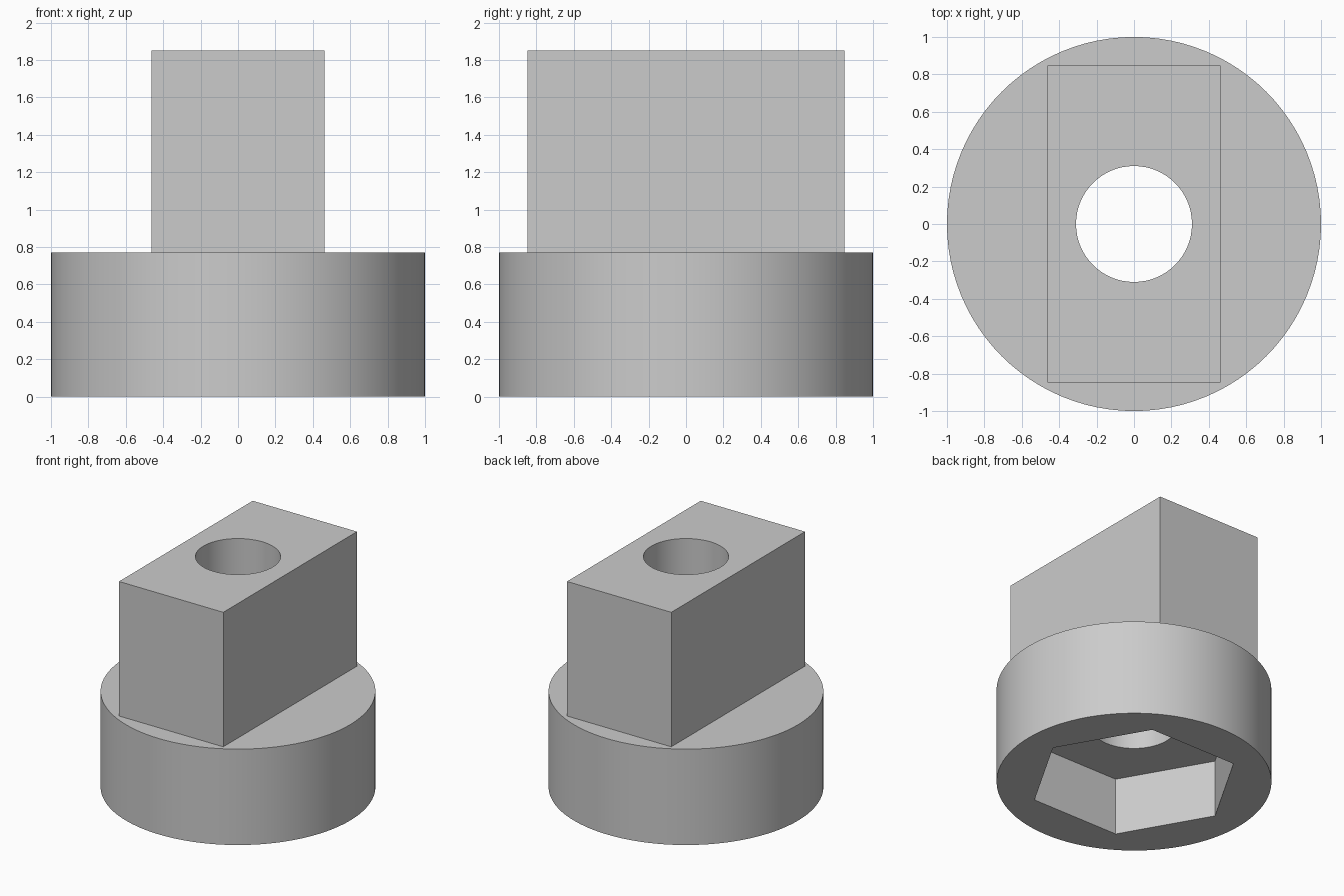
import bpy
import math

BASE_HEIGHT = 0.77
TOTAL_HEIGHT = 1.85

default_cube = bpy.data.objects.get("Cube")
if default_cube:
    bpy.data.objects.remove(default_cube, do_unlink=True)

grey = bpy.data.materials.new("plain grey")
grey.use_nodes = True
colour = (0.6, 0.6, 0.6, 1)
grey.diffuse_color = colour
grey.node_tree.nodes["Principled BSDF"].inputs["Base Color"].default_value = colour


def prism(name, radius, bottom, top, sides, turn=0.0):
    """Upright prism spanning bottom to top."""
    bpy.ops.mesh.primitive_cylinder_add(
        vertices=sides, radius=radius, depth=top - bottom,
        location=(0, 0, (bottom + top) / 2), rotation=(0, 0, turn))
    obj = bpy.context.object
    obj.name = name
    obj.data.materials.append(grey)
    return obj


def combine(target, tool, operation):
    """Apply an exact boolean and remove the tool."""
    tool.hide_render = True
    mod = target.modifiers.new(operation.lower(), "BOOLEAN")
    mod.operation = operation
    mod.solver = "EXACT"
    mod.object = tool
    bpy.ops.object.select_all(action="DESELECT")
    target.select_set(True)
    bpy.context.view_layer.objects.active = target
    bpy.ops.object.modifier_apply(modifier=mod.name)
    bpy.data.objects.remove(tool, do_unlink=True)


# Round base with the rectangular key block rising from it
body = prism("keyed_base", 1.0, 0, BASE_HEIGHT, 96)
bpy.ops.mesh.primitive_cube_add(size=1, location=(0, 0, (0.6 + TOTAL_HEIGHT) / 2))
block = bpy.context.object
block.name = "key_block"
block.scale = (0.926, 1.696, TOTAL_HEIGHT - 0.6)
block.data.materials.append(grey)
combine(body, block, "UNION")

# Bolt hole right through, and hexagonal nut pocket with corners on the x axis
combine(body, prism("bolt_hole", 0.31, -0.2, 2.2, 64), "DIFFERENCE")
combine(body, prism("nut_pocket", 0.77, -0.2, 0.46, 6, math.radians(30)), "DIFFERENCE")

# Smooth round walls, sharp edges elsewhere
bpy.ops.object.select_all(action="DESELECT")
body.select_set(True)
bpy.context.view_layer.objects.active = body
bpy.ops.object.shade_smooth_by_angle(angle=math.radians(30))
